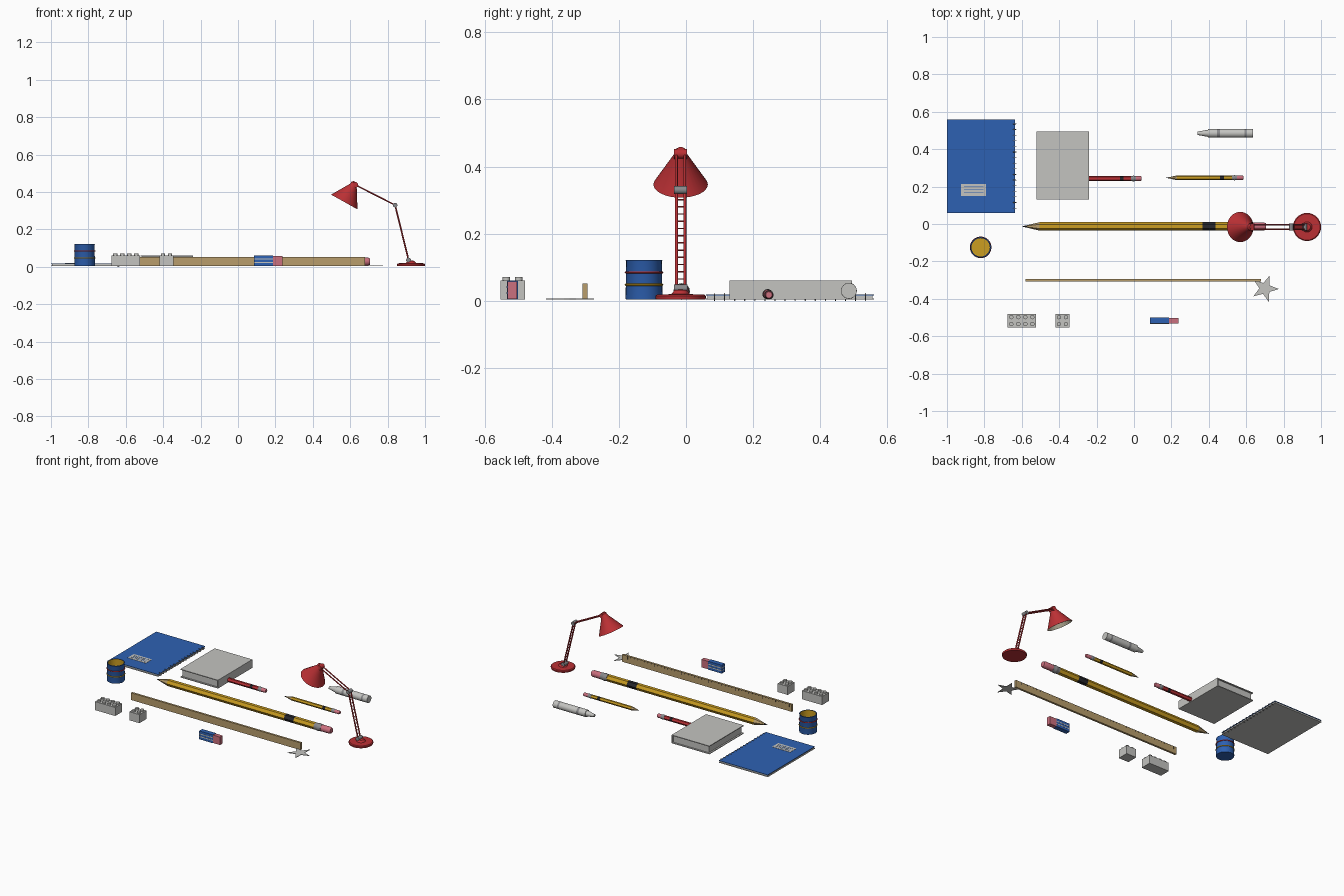
import bpy, bmesh, math
from mathutils import Vector

cube = bpy.data.objects.get("Cube")
if cube:
    bpy.data.objects.remove(cube, do_unlink=True)


def material(name, r, g, b):
    m = bpy.data.materials.new(name)
    m.use_nodes = True
    m.diffuse_color = (r, g, b, 1)
    m.node_tree.nodes["Principled BSDF"].inputs["Base Color"].default_value = (r, g, b, 1)
    return m


RED = material("red", 0.5, 0.03, 0.035)
BLUE = material("blue", 0.027, 0.12, 0.45)
GREY = material("light_grey", 0.55, 0.55, 0.53)
YELLOW = material("yellow", 0.6, 0.34, 0.015)
WOOD = material("wood", 0.48, 0.34, 0.15)
PINK = material("pink", 0.6, 0.16, 0.21)
DARK = material("dark", 0.02, 0.02, 0.025)
METAL = material("metal_grey", 0.25, 0.25, 0.26)
CREAM = material("cream", 0.68, 0.62, 0.45)
FLOOR = 0.004


def finish(name, bm, mats, smooth=False):
    bmesh.ops.remove_doubles(bm, verts=bm.verts, dist=0.00001)
    bmesh.ops.recalc_face_normals(bm, faces=bm.faces)
    mesh = bpy.data.meshes.new(name)
    bm.to_mesh(mesh)
    bm.free()
    for m in mats:
        mesh.materials.append(m)
    ob = bpy.data.objects.new(name, mesh)
    bpy.context.collection.objects.link(ob)
    if smooth:
        bpy.ops.object.select_all(action='DESELECT')
        ob.select_set(True)
        bpy.context.view_layer.objects.active = ob
        bpy.ops.object.shade_smooth_by_angle(angle=math.radians(35))
    return ob


def box(name, x, y, z, mat):
    bm = bmesh.new()
    bmesh.ops.create_cube(bm, size=1)
    for v in bm.verts:
        v.co = Vector([(a + b) / 2 + c * (b - a) for c, (a, b) in zip(v.co, (x, y, z))])
    return finish(name, bm, [mat])


def lathe(name, start, direction, profile, segs=24, smooth=True):
    """Turn (distance, radius, material) points round an axis; each material fills the band before its point."""
    bm = bmesh.new()
    start = Vector(start)
    turn = Vector(direction).to_track_quat('Z', 'Y')
    mats = list(dict.fromkeys(p[2] for p in profile))
    rings = []
    for t, r, _ in profile:
        angles = [math.tau * i / segs for i in range(segs)]
        rings.append([bm.verts.new(start + turn @ Vector((r * math.cos(a), r * math.sin(a), t)))
                      for a in angles])
    for a, b, p in zip(rings, rings[1:], profile[1:]):
        for i in range(segs):
            j = (i + 1) % segs
            bm.faces.new((a[i], a[j], b[j], b[i])).material_index = mats.index(p[2])
    return finish(name, bm, mats, smooth)


def rod(name, a, b, r, mat, segs=12):
    a, b = Vector(a), Vector(b)
    n = (b - a).length
    return lathe(name, a, b - a, [(0, 0, mat), (0, r, mat), (n, r, mat), (n, 0, mat)], segs)


def ring(name, center, direction, major, minor, mat, segs=24):
    pts = [(minor * math.sin(math.tau * i / 8), major + minor * math.cos(math.tau * i / 8), mat)
           for i in range(9)]
    return lathe(name, center, direction, pts, segs)


def pencil(name, x, y, z, r, tip, band, ferrule, rubber, end, paint):
    lathe(name + "_body", (x, y, z), (1, 0, 0), [
        (0, 0, DARK), (tip * 0.28, r * 0.28, DARK), (tip, r, WOOD), (band[0], r, paint),
        (band[1], r, DARK), (ferrule, r, paint), (ferrule, 0, paint)], 6, False)
    w = rubber - ferrule
    lathe(name + "_ferrule", (x + ferrule, y, z), (1, 0, 0), [
        (0, 0, METAL), (0, r, METAL), (w * .3, r, METAL), (w * .4, r * 1.1, METAL),
        (w * .6, r * 1.1, METAL), (w * .7, r, METAL), (w, r, METAL), (w, 0, METAL)], 16)
    n = end - rubber
    lathe(name + "_eraser", (x + rubber, y, z), (1, 0, 0), [
        (0, 0, PINK), (0, r * .95, PINK), (n * .85, r * .95, PINK), (n, r * .75, PINK), (n, 0, PINK)], 16)


# Pencils: large yellow, small yellow, small red tucked in the book
pencil("large_pencil", -0.6, -0.013, 0.028, 0.0225, 0.095, (0.965, 1.035), 1.185, 1.235, 1.305, YELLOW)
pencil("small_pencil", 0.17, 0.247, 0.018, 0.0125, 0.06, (0.29, 0.31), 0.355, 0.38, 0.415, YELLOW)
pencil("red_pencil", -0.37, 0.243, 0.02, 0.014, 0.06, (0.295, 0.315), 0.355, 0.38, 0.41, RED)

# Spiral notebook
box("notebook_back_cover", (-1, -0.636), (0.06, 0.56), (FLOOR, 0.007), GREY)
box("notebook_pages", (-0.995, -0.64), (0.064, 0.556), (0.007, 0.016), GREY)
box("notebook_front_cover", (-1, -0.636), (0.06, 0.56), (0.016, 0.019), BLUE)
box("notebook_label", (-0.925, -0.79), (0.15, 0.215), (0.019, 0.0205), GREY)
for i in range(3):
    y = 0.168 + i * 0.015
    box("label_line", (-0.91, -0.805), (y - 0.0015, y + 0.0015), (0.0205, 0.0212), BLUE)
for i in range(16):
    ring("notebook_ring", (-0.64, 0.085 + i * 0.03, 0.0115), (0, 1, 0), 0.0098, 0.0017, METAL, 12)

# Book with spine on its left side
BX, BY = (-0.52, -0.24), (0.13, 0.495)
box("book_bottom_cover", BX, BY, (FLOOR, 0.009), GREY)
box("book_top_cover", BX, BY, (0.055, 0.06), GREY)
box("book_spine", (-0.246, -0.24), BY, (0.009, 0.055), GREY)
box("book_pages", (-0.51, -0.246), (0.14, 0.485), (0.009, 0.055), GREY)

# Crayon
lathe("crayon", (0.34, 0.485, 0.03), (1, 0, 0), [
    (0, 0, GREY), (0, 0.009, GREY), (0.055, 0.019, GREY), (0.055, 0.0235, GREY),
    (0.105, 0.0235, GREY), (0.12, 0.0238, METAL), (0.25, 0.0238, GREY), (0.262, 0.0238, METAL),
    (0.295, 0.0235, GREY), (0.295, 0, GREY)], 24)

# Ruler standing on edge, with ticks on its back
box("ruler", (-0.58, 0.68), (-0.308, -0.294), (FLOOR, 0.052), WOOD)
for i in range(49):
    x = -0.56 + i * 0.025
    depth = 0.02 if i % 8 == 0 else 0.012 if i % 4 == 0 else 0.007
    box("ruler_tick", (x - 0.0015, x + 0.0015), (-0.294, -0.2932), (0.051 - depth, 0.051), DARK)

# Star
bm = bmesh.new()
rim = []
for i in range(10):
    a = math.radians(70 + 36 * i)
    r = 0.03 if i % 2 else 0.075
    rim.append(bm.verts.new((0.7 + r * math.cos(a), -0.345 + r * math.sin(a), FLOOR)))
base = bm.faces.new(rim)
top = bmesh.ops.extrude_face_region(bm, geom=[base])["geom"]
bmesh.ops.translate(bm, vec=(0, 0, 0.003), verts=[g for g in top if isinstance(g, bmesh.types.BMVert)])
finish("star", bm, [GREY])


# Toy bricks
def brick(name, x0, x1, columns):
    box(name, (x0, x1), (-0.553, -0.48), (FLOOR, 0.061), GREY)
    step = (x1 - x0) / columns
    for i in range(columns):
        for y in (-0.535, -0.498):
            x = x0 + step * (i + 0.5)
            rod(name + "_stud", (x, y, 0.06), (x, y, 0.071), 0.0115, GREY, 16)


brick("long_brick", -0.675, -0.525, 4)
brick("short_brick", -0.42, -0.345, 2)

# Eraser with striped sleeve
box("eraser", (0.09, 0.238), (-0.531, -0.503), (0.005, 0.058), PINK)
box("eraser_sleeve", (0.085, 0.187), (-0.533, -0.501), (FLOOR, 0.06), BLUE)
for z in (0.023, 0.041):
    box("sleeve_stripe", (0.085, 0.187), (-0.534, -0.5), (z - 0.003, z + 0.003), GREY)

# Barrel cup
CUP = (-0.82, -0.125, FLOOR)
lathe("cup", CUP, (0, 0, 1), [
    (0, 0, BLUE), (0, 0.054, BLUE), (0.004, 0.055, BLUE), (0.114, 0.053, BLUE), (0.118, 0.055, BLUE),
    (0.118, 0.049, BLUE), (0.012, 0.049, YELLOW), (0.012, 0, YELLOW)], 32)
for z, mat in ((0.048, YELLOW), (0.085, RED)):
    ring("cup_band", (-0.82, -0.125, z), (0, 0, 1), 0.0545, 0.0032, mat, 32)

# Desk lamp: base
LY = -0.016
lathe("lamp_base", (0.925, LY, FLOOR), (0, 0, 1), [
    (0, 0, RED), (0, 0.073, RED), (0.004, 0.075, RED), (0.011, 0.075, RED), (0.015, 0.07, RED),
    (0.016, 0.028, RED), (0.028, 0.018, RED), (0.03, 0, RED)], 32)

# Lamp arms: paired rods with rungs
FOOT, ELBOW, HEAD = (Vector((x, LY, z)) for x, z in ((0.912, 0.036), (0.84, 0.33), (0.628, 0.438)))
for a, b, r in ((FOOT, ELBOW, 0.0045), (ELBOW, HEAD, 0.004)):
    for s in (-1, 1):
        off = Vector((0, s * 0.0125, 0))
        rod("lamp_arm_rod", a + off, b + off, r, RED)
for i in range(12):
    p = FOOT.lerp(ELBOW, 0.1 + i * 0.073)
    rod("lamp_arm_rung", p - Vector((0, 0.0125, 0)), p + Vector((0, 0.0125, 0)), 0.002, RED, 8)
for name, p, r, w, mat in (("foot_joint", FOOT, 0.013, 0.02, METAL), ("elbow_joint", ELBOW, 0.012, 0.019, METAL),
                           ("head_joint", HEAD, 0.015, 0.019, RED)):
    rod("lamp_" + name, p - Vector((0, w, 0)), p + Vector((0, w, 0)), r, mat, 20)

# Lamp shade, open below with cream lining
AXIS = Vector((-0.486, 0, -0.874))
lathe("lamp_shade", (0.625, LY, 0.449), AXIS, [
    (-0.006, 0, RED), (-0.005, 0.01, RED), (0.002, 0.018, RED), (0.016, 0.02, RED),
    (0.117, 0.081, RED), (0.117, 0.079, RED), (0.02, 0.019, CREAM), (0.02, 0, CREAM)], 32)
lathe("lamp_bulb", Vector((0.625, LY, 0.449)) + AXIS * 0.02, AXIS, [
    (0, 0, CREAM), (0, 0.01, CREAM), (0.02, 0.012, CREAM), (0.04, 0.022, CREAM),
    (0.058, 0.022, CREAM), (0.072, 0.012, CREAM), (0.076, 0, CREAM)], 16)
